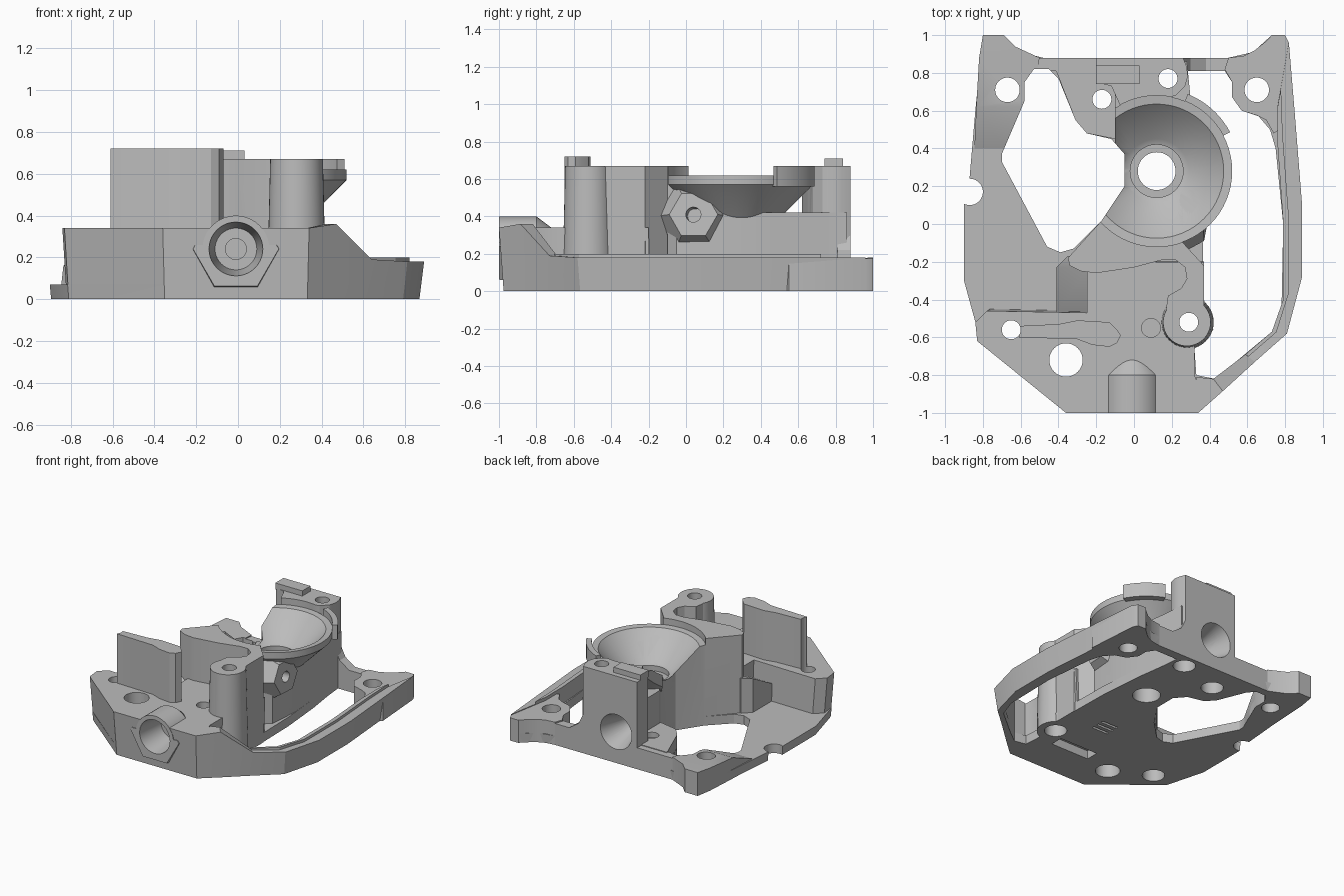
import bpy, bmesh, math
from mathutils import Vector, Matrix

old = bpy.data.objects.get("Cube")
if old:
    bpy.data.objects.remove(old)

grey = bpy.data.materials.new("plain grey")
grey.use_nodes = True
tone = (0.5, 0.5, 0.5, 1)
grey.diffuse_color = tone
grey.node_tree.nodes["Principled BSDF"].inputs["Base Color"].default_value = tone

parts, cutters = [], []


def finish(name, bm, group):
    bmesh.ops.recalc_face_normals(bm, faces=bm.faces)
    mesh = bpy.data.meshes.new(name)
    bm.to_mesh(mesh)
    bm.free()
    obj = bpy.data.objects.new(name, mesh)
    bpy.context.collection.objects.link(obj)
    mesh.materials.append(grey)
    group.append(obj)
    return obj


def prism(name, pts, z0, z1, group=parts, taper=1.0):
    """Extruded plan outline, optionally narrower at the bottom."""
    bm = bmesh.new()
    low = [bm.verts.new((x * taper, y * taper, z0)) for x, y in pts]
    top = [bm.verts.new((x, y, z1)) for x, y in pts]
    bm.faces.new(low)
    bm.faces.new(top)
    for i in range(len(pts)):
        j = (i + 1) % len(pts)
        bm.faces.new((low[i], low[j], top[j], top[i]))
    return finish(name, bm, group)


def box(name, x0, x1, y0, y1, z0, z1, group=parts):
    return prism(name, [(x0, y0), (x1, y0), (x1, y1), (x0, y1)], z0, z1, group)


def rod(name, start, end, r0, r1=None, sides=40, group=parts, turn=0.0):
    """Cylinder or cone between two points."""
    a, b = Vector(start), Vector(end)
    bm = bmesh.new()
    pose = (Matrix.Translation((a + b) / 2)
            @ (b - a).to_track_quat('Z', 'Y').to_matrix().to_4x4()
            @ Matrix.Rotation(math.radians(turn), 4, 'Z'))
    bmesh.ops.create_cone(bm, cap_ends=True, segments=sides, radius1=r0,
                          radius2=r0 if r1 is None else r1,
                          depth=(b - a).length, matrix=pose)
    return finish(name, bm, group)


def lathe(name, profile, cx, cy, group=parts):
    """Solid of revolution; profile starts and ends on the axis."""
    bm = bmesh.new()
    vs = [bm.verts.new((cx + r, cy, z)) for r, z in profile]
    es = [bm.edges.new(p) for p in zip(vs, vs[1:])]
    bmesh.ops.spin(bm, geom=vs + es, cent=(cx, cy, 0), axis=(0, 0, 1),
                   angle=math.tau, steps=64, use_merge=True)
    bmesh.ops.remove_doubles(bm, verts=bm.verts, dist=1e-4)
    return finish(name, bm, group)


def strip(name, sections, taper=1.0):
    """Rail through sections of outer point, inner point and height."""
    bm = bmesh.new()
    rings = []
    for (ox, oy), (ix, iy), z in sections:
        rings.append([bm.verts.new(p) for p in (
            (ox * taper, oy * taper, 0), (ox, oy, z), (ix, iy, z), (ix, iy, 0))])
    for a, b in zip(rings, rings[1:]):
        for i in range(4):
            j = (i + 1) % 4
            bm.faces.new((a[i], a[j], b[j], b[i]))
    bm.faces.new(rings[0])
    bm.faces.new(rings[-1])
    return finish(name, bm, parts)


# Base plate with its two large windows
base = prism("base_plate", [
    (-.8, 1), (-.69, 1), (-.6, .91), (-.48, .88), (.5, .88), (.63, .91), (.73, 1),
    (.79, 1), (.8, .95), (.87, .1), (.87, -.27), (.79, -.565), (.333, -.98), (-.353, -.98),
    (-.815, -.61), (-.9, -.3), (-.9, .1), (-.87, .25), (-.84, .6)], 0, .07, taper=.993)
right_window = prism("right_window", [
    (.28, .81), (.48, .81), (.52, .75), (.52, .67), (.57, .6), (.66, .57), (.72, .5),
    (.75, .4), (.79, 0), (.78, -.5), (.73, -.57), (.43, -.82), (.33, -.8), (.32, -.66),
    (.42, -.56), (.37, -.4), (.36, .1), (.33, .45), (.3, .66)], -.1, .3, [])

# Raised front platform and sloped step behind it
prism("front_platform", [
    (.34, -1), (-.36, -1), (-.83, -.62), (-.84, -.52), (-.78, -.46), (-.25, -.47),
    (-.25, -.2), (.37, -.2), (.37, -.4), (.32, -.66), (.32, -.8), (.34, -.85)],
    0, .34, taper=.975)
strip("inner_ramp", [((-.41, -.47), (-.24, -.47), .2), ((-.41, -.23), (-.24, -.23), .33),
                     ((-.35, -.17), (-.24, -.17), .34)])

# Long side rim with a thin raised lip
rim = [((.34, -1), (.33, -.81), .34), ((.47, -.885), (.42, -.82), .36),
       ((.64, -.73), (.59, -.69), .19), ((.81, -.58), (.73, -.57), .18),
       ((.89, -.28), (.79, -.4), .18), ((.89, .1), (.79, 0), .18),
       ((.85, .6), (.76, .42), .18), ((.82, .96), (.76, .62), .18)]
strip("side_rim", rim, taper=.975)
strip("rim_lip", [(Vector(i).lerp(Vector(o), .3), i, .2) for o, i, z in rim[2:]])

# Back prongs, back rail and raised screw pads
prism("back_left_pad", [(.5, .88), (.58, .89), (.64, .92), (.69, .96), (.73, 1), (.8, 1),
                        (.82, .96), (.85, .55), (.74, .48), (.7, .55), (.65, .575), (.57, .6),
                        (.52, .67), (.52, .75), (.48, .82)], 0, .175)
strip("back_right_pad", [((-.8, 1), (-.69, 1), .18), ((-.81, .94), (-.63, .94), .178),
                         ((-.82, .88), (-.5, .88), .175), ((-.835, .62), (-.55, .62), .16),
                         ((-.845, .4), (-.6, .4), .07)])
prism("middle_pad", [(-.42, .83), (-.31, .55), (-.25, .48), (-.1, .45), (-.08, .83)], 0, .17)
box("back_rail", -.55, .52, .81, .88, 0, .165)
strip("tower_fillet", [((.26, .88), (.26, .81), .3), ((.3, .88), (.3, .81), .22),
                       ((.38, .88), (.38, .81), .165)])

# Tall wing on the platform
prism("tall_wing", [(-.61, -.6), (-.61, -.54), (-.4, -.53), (-.3, -.51), (-.13, -.52),
                    (-.09, -.56), (-.07, -.59), (-.09, -.63), (-.13, -.65), (-.22, -.64),
                    (-.3, -.61)], .2, .72)

# Main block with its round front pillar
prism("main_block", [
    (-.35, -.18), (-.34, -.22), (-.28, -.25), (-.2, -.26), (0, -.23), (.15, -.19),
    (.22, -.19), (.27, -.23), (.28, -.29), (.25, -.34), (.18, -.38), (.17, -.45),
    (.28, -.52), (.37, -.44), (.37, -.22), (.26, -.1), (.26, .1), (-.05, .2),
    (-.17, .02)], 0, .67)
rod("front_pillar", (.28, -.52, 0), (.28, -.52, .67), .142, .126)

# Bowl, its support, and the back tower
prism("bowl_support", [(-.1, 0), (.27, -.1), (.33, -.05), (.35, .2), (.33, .45), (.3, .66),
                       (.28, .86), (-.1, .8), (-.1, .47), (-.05, .38), (-.05, .2)], 0, .42)
bowl = lathe("bowl", [(0, .1), (.12, .29), (.4, .57), (.4, .62), (0, .62)], .12, .28)
prism("back_tower", [(-.2, .88), (-.2, .75), (-.12, .73), (-.07, .62), (.12, .65), (.22, .68),
                     (.27, .73), (.285, .78), (.28, .83), (.26, .88)], 0, .67)
box("tower_tab", -.2, .03, .74, .84, .66, .71)
arc = [math.radians(28 + 4 * i) for i in range(11)]
prism("bowl_guard", [(.12 + .44 * math.cos(a), .28 + .44 * math.sin(a)) for a in arc]
      + [(.12 + .37 * math.cos(a), .28 + .37 * math.sin(a)) for a in reversed(arc)], .56, .67)

# Hexagonal side nozzle and front port
rod("side_nozzle", (.24, .05, .4), (.38, .04, .41), .22, .13, 6, turn=30)
port_hex = rod("front_port_hex", (-.01, -.9, .24), (-.01, -1, .24), .225, .205, 6, turn=30)
rod("front_port_barrel", (-.01, -1, .24), (-.01, -.8, .24), .16)
rod("front_port_shoulder", (-.01, -.8, .24), (-.01, -.72, .24), .16, .1)

# Cutters: left window, bowl hollow, screw holes, ports and underside slots
prism("window_cut", [
    (-.58, .75), (-.53, .82), (-.45, .82), (-.4, .77), (-.31, .55), (-.25, .48),
    (-.12, .45), (-.05, .37), (-.05, .2), (-.17, .02), (-.32, -.13), (-.39, -.15),
    (-.46, -.12), (-.7, .33), (-.7, .37), (-.58, .65)], -.1, .9, cutters)
lathe("bowl_cut", [(0, .38), (.14, .38), (.14, .42), (.17, .43), (.355, .615),
                   (.4, .62), (.4, .9), (0, .9)], .12, .28, cutters)
for x, y, r, wide in ((-.65, -.56, .05, .08), (-.36, -.72, .088, 0), (.29, -.52, .05, .08),
                      (.12, .28, .1, 0), (-.17, .66, .05, .08), (.18, .77, .05, .08),
                      (.65, .71, .065, 0), (-.67, .71, .065, 0), (-.87, .17, .07, 0)):
    rod("screw_cut", (x, y, -.1), (x, y, .9), r, group=cutters)
    if wide:
        rod("counterbore_cut", (x, y, -.1), (x, y, .13), wide, group=cutters)
rod("blind_cut", (.09, -.55, .15), (.09, -.55, .5), .05, group=cutters)
rod("front_port_cut", (-.01, -1.01, .24), (-.01, -.78, .24), .13, .1, group=cutters)
rod("front_bore_cut", (-.01, -.8, .24), (-.01, -.6, .24), .05, group=cutters)
rod("back_port_cut", (-.02, .9, .24), (-.02, .62, .24), .14, .05, group=cutters)
rod("nozzle_cut", (.25, .049, .401), (.4, .038, .411), .04, group=cutters)
box("slot_cut", -.14, .19, -.68, -.58, -.1, .065, cutters)
for i in range(3):
    y = -.32 + i * .05
    box("vent_cut", -.02, .12, y, y + .02, -.1, .05, cutters)
gap = box("gap_cut", -.4, -.1, .4, .75, .13, .9, [])
hex_top = box("hex_top_cut", -.4, .4, -1.1, -.8, .26, .6, [])


def carve(obj, tools):
    for tool in tools:
        mod = obj.modifiers.new("cut", 'BOOLEAN')
        mod.operation, mod.solver, mod.object = 'DIFFERENCE', 'EXACT', tool
    bpy.context.view_layer.update()
    done = obj.evaluated_get(bpy.context.evaluated_depsgraph_get())
    mesh = bpy.data.meshes.new_from_object(done)
    obj.modifiers.clear()
    obj.data = mesh


def bounds(obj):
    cs = [v.co for v in obj.data.vertices]
    return [(min(c[i] for c in cs), max(c[i] for c in cs)) for i in range(3)]


def touches(a, b):
    return all(p[0] < q[1] and q[0] < p[1] for p, q in zip(bounds(a), bounds(b)))


extra = {base: right_window, bowl: gap, port_hex: hex_top}
for part in parts:
    tools = [c for c in cutters if touches(part, c)]
    if part in extra:
        tools.append(extra[part])
    if tools:
        carve(part, tools)

for tool in cutters + list(extra.values()):
    bpy.data.objects.remove(tool)

bpy.ops.object.select_all(action='DESELECT')
for part in parts:
    part.select_set(True)
bpy.context.view_layer.objects.active = base
bpy.ops.object.shade_smooth_by_angle(angle=math.radians(28))
